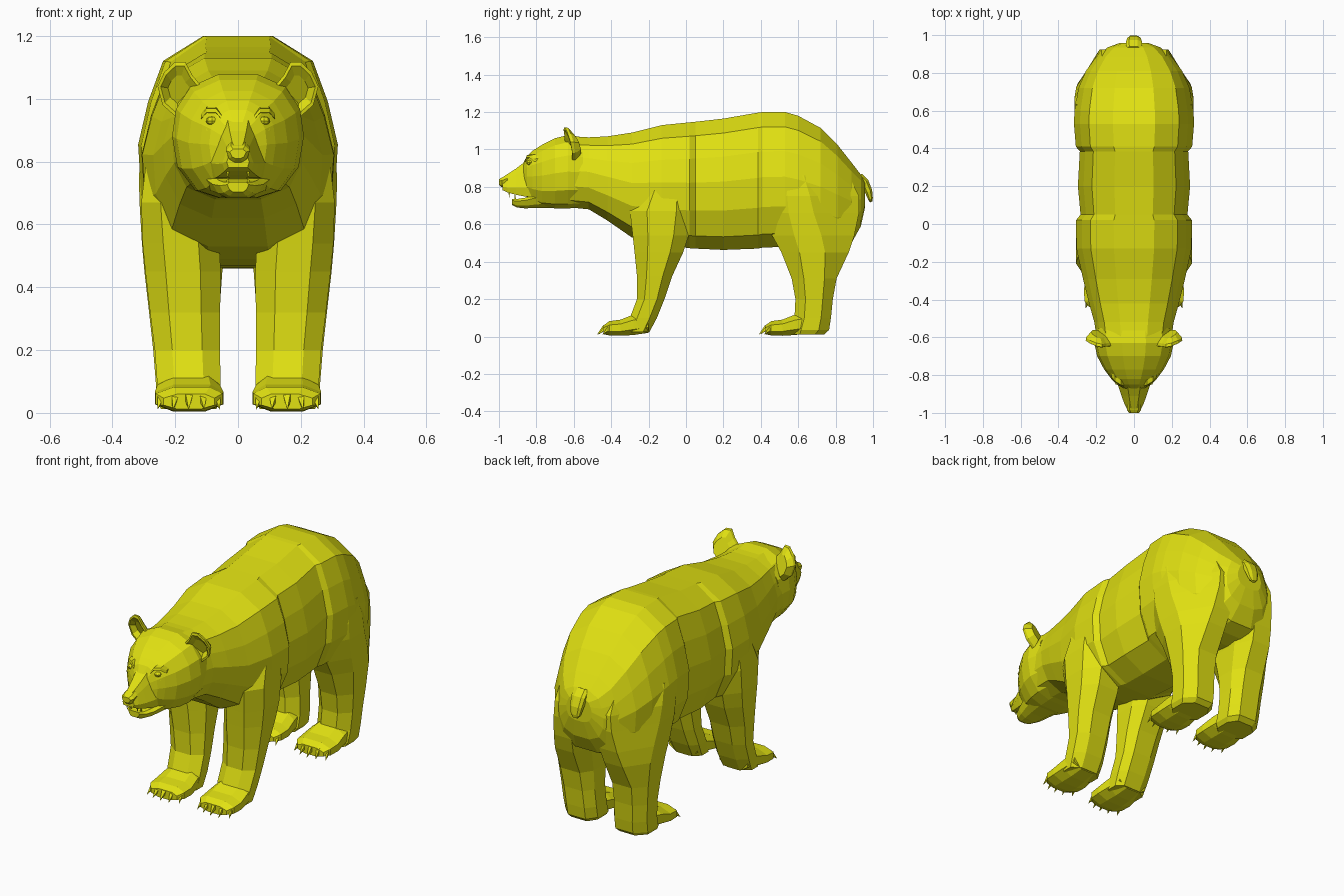
import bpy, bmesh, math
from mathutils import Vector

fur = bpy.data.materials.new("yellow_fur")
fur.diffuse_color = (0.75, 0.75, 0.006, 1)


def finish(name, bm, mirror=False):
    """Turn a bmesh into a flat shaded object, optionally mirrored over x."""
    bmesh.ops.recalc_face_normals(bm, faces=bm.faces)
    me = bpy.data.meshes.new(name)
    bm.to_mesh(me)
    bm.free()
    me.materials.append(fur)
    ob = bpy.data.objects.new(name, me)
    bpy.context.collection.objects.link(ob)
    if mirror:
        ob.modifiers.new("mirror", 'MIRROR').use_mirror_merge = False
    return ob


def loft(name, rings, mirror=False):
    """Skin a list of equal length rings and cap both ends."""
    bm = bmesh.new()
    vs = [[bm.verts.new(p) for p in r] for r in rings]
    n = len(vs[0])
    for a, b in zip(vs, vs[1:]):
        for i in range(n):
            j = (i + 1) % n
            bm.faces.new((a[i], a[j], b[j], b[i]))
    bm.faces.new(vs[0])
    bm.faces.new(vs[-1])
    return finish(name, bm, mirror)


def upright(y, w, z0, z1, profile):
    """Symmetric ring at y; profile holds (width, height) fractions, top to bottom."""
    half = [(a * w, h) for a, h in profile]
    pts = half + [(-x, h) for x, h in reversed(half)]
    return [(x, y, z0 + h * (z1 - z0)) for x, h in pts]


def octagon(a0, a1, b0, b1, cu=0.27, cv=0.27):
    """Rectangle with cut corners; cu and cv size the cut at the far outer corner."""
    c = 0.27
    f = [(c, 0), (1 - c, 0), (1, c), (1, 1 - cv), (1 - cu, 1), (c * 0.7, 1), (0, 1 - c), (0, c)]
    return [(a0 + (a1 - a0) * u, b0 + (b1 - b0) * v) for u, v in f]


def column(name, levels):
    """Mirrored limb from (z, x0, x1, y0, y1, optional outer rear cut) levels."""
    loft(name, [[(x, y, lv[0]) for x, y in octagon(*lv[1:])] for lv in levels], True)


def spike(bm, base, tip, r, sides=4):
    """Pointed claw or tooth."""
    base, tip = Vector(base), Vector(tip)
    d = (tip - base).normalized()
    u = d.orthogonal().normalized()
    v = d.cross(u)
    ring = [bm.verts.new(base + r * (u * math.cos(t) + v * math.sin(t)))
            for t in (2 * math.pi * i / sides for i in range(sides))]
    top = bm.verts.new(tip)
    for i in range(sides):
        bm.faces.new((ring[i], ring[(i + 1) % sides], top))
    bm.faces.new(ring)


# Trunk from neck to rump, stepping out at shoulders and hips: y, half width, bottom, top
BODY = [(0.35, 1), (0.75, 0.89), (0.9, 0.71), (1, 0.52), (0.97, 0.3), (0.78, 0.1), (0.35, 0)]
trunk = [(-0.62, 0.195, 0.69, 1.07), (-0.52, 0.21, 0.68, 1.065), (-0.42, 0.238, 0.62, 1.07),
         (-0.29, 0.27, 0.53, 1.09), (-0.13, 0.305, 0.49, 1.13), (0.02, 0.307, 0.472, 1.145),
         (0.05, 0.283, 0.47, 1.148), (0.2, 0.297, 0.463, 1.165), (0.385, 0.287, 0.47, 1.197),
         (0.41, 0.308, 0.475, 1.2), (0.53, 0.318, 0.48, 1.2), (0.6, 0.315, 0.47, 1.18),
         (0.72, 0.294, 0.46, 1.115), (0.81, 0.255, 0.47, 1.025), (0.885, 0.2, 0.5, 0.93),
         (0.935, 0.14, 0.59, 0.865), (0.957, 0.08, 0.69, 0.825)]
loft("body", [upright(*s, BODY) for s in trunk])

# Legs, with shoulders and thighs buried in the trunk
column("front_leg", [
    (0.82, 0.1, 0.29, -0.22, 0.02), (0.67, 0.08, 0.308, -0.3, 0.04),
    (0.54, 0.06, 0.304, -0.285, 0.015), (0.45, 0.055, 0.295, -0.275, -0.015),
    (0.32, 0.057, 0.28, -0.262, -0.075), (0.2, 0.058, 0.265, -0.262, -0.115),
    (0.1, 0.055, 0.258, -0.3, -0.155), (0.025, 0.06, 0.25, -0.32, -0.195)])
column("hind_leg", [
    (0.86, 0.03, 0.305, 0.41, 0.87, 0.5, 0.52), (0.75, 0.02, 0.316, 0.4, 0.925, 0.48, 0.5),
    (0.66, 0.02, 0.313, 0.41, 0.925, 0.45, 0.47), (0.54, 0.035, 0.306, 0.46, 0.9, 0.4, 0.4),
    (0.45, 0.05, 0.298, 0.51, 0.87, 0.35, 0.35), (0.31, 0.06, 0.282, 0.565, 0.805),
    (0.2, 0.06, 0.27, 0.585, 0.785), (0.1, 0.055, 0.262, 0.58, 0.775),
    (0.035, 0.055, 0.258, 0.56, 0.765), (0.012, 0.07, 0.245, 0.56, 0.74)])

# Paws and claws; t is the y of the toe tips
for name, t in (("front", -0.44), ("hind", 0.425)):
    paw = [(t + 0.24, 0.07, 0.245, 0.02, 0.13), (t + 0.16, 0.057, 0.257, 0.008, 0.118),
           (t + 0.09, 0.046, 0.265, 0.004, 0.09), (t + 0.03, 0.05, 0.262, 0.006, 0.082),
           (t, 0.075, 0.237, 0.012, 0.06)]
    loft(name + "_paw", [[(x, y, z) for x, z in octagon(x0, x1, z0, z1)]
                         for y, x0, x1, z0, z1 in paw], True)
    bm = bmesh.new()
    for i in range(5):
        k = (i - 2) / 2
        x, y = 0.157 + 0.088 * k, t + 0.006 + 0.028 * k * k
        spike(bm, (x, y, 0.05), (x + 0.012 * k, y - 0.042, 0.01), 0.016)
    finish(name + "_claws", bm, True)

# Head: broad skull narrowing to the face
SKULL = [(0.3, 1), (0.72, 0.9), (0.94, 0.72), (1, 0.5), (0.92, 0.25), (0.65, 0.06), (0.3, 0)]
skull = [(-0.55, 0.2, 0.69, 1.065), (-0.63, 0.21, 0.685, 1.078), (-0.7, 0.195, 0.685, 1.06),
         (-0.77, 0.158, 0.695, 1.025), (-0.82, 0.12, 0.72, 0.993), (-0.85, 0.092, 0.745, 0.965),
         (-0.872, 0.05, 0.765, 0.925)]
loft("head", [upright(*s, SKULL) for s in skull])

# Muzzle, nose and lower jaw
SNOUT = [(0.4, 1), (0.65, 0.75), (1, 0.25), (0.85, 0)]
loft("muzzle", [upright(*s, SNOUT) for s in (
    (-0.8, 0.1, 0.745, 0.97), (-0.86, 0.083, 0.748, 0.935), (-0.91, 0.066, 0.758, 0.897),
    (-0.955, 0.05, 0.77, 0.868), (-0.98, 0.036, 0.782, 0.852))])
NOSE = [(0.6, 1), (1, 0.7), (0.75, 0.2), (0.3, 0)]
loft("nose", [upright(*s, NOSE) for s in (
    (-0.955, 0.038, 0.8, 0.864), (-0.985, 0.038, 0.798, 0.85), (-1.0, 0.026, 0.81, 0.84))])
JAW = [(0.8, 1), (1, 0.75), (0.8, 0.25), (0.45, 0)]
loft("lower_jaw", [upright(*s, JAW) for s in (
    (-0.7, 0.13, 0.688, 0.79), (-0.8, 0.1, 0.688, 0.76), (-0.86, 0.08, 0.685, 0.742),
    (-0.905, 0.058, 0.69, 0.735), (-0.93, 0.034, 0.703, 0.735))])
bm = bmesh.new()
spike(bm, (0.033, -0.945, 0.785), (0.032, -0.945, 0.742), 0.009)
spike(bm, (0.032, -0.912, 0.725), (0.033, -0.915, 0.765), 0.008)
finish("teeth", bm, True)

# Eyes with a brow ridge and a lower lid
bm = bmesh.new()
bmesh.ops.create_uvsphere(bm, u_segments=8, v_segments=6, radius=0.018)
for v in bm.verts:
    v.co = Vector((v.co.x * 1.1 + 0.083, v.co.y - 0.836, v.co.z * 0.75 + 0.93))
finish("eye", bm, True)
for name, dz, lift in (("brow", 0.02, 0.012), ("lower_lid", -0.02, -0.004)):
    path = [(0.052, -0.856, -0.01), (0.07, -0.85, lift), (0.1, -0.832, lift), (0.118, -0.808, -0.008)]
    loft(name, [[(x, y + a, 0.93 + dz + z + b) for a, b in
                 ((-0.005, -0.006), (-0.001, 0.007), (0.025, 0.012), (0.025, -0.008))]
                for x, y, z in path], True)

# Ears: cupped plates with a dished front
outline = [(0.112, 1.035), (0.145, 1.075), (0.168, 1.118), (0.2, 1.118), (0.235, 1.085),
           (0.256, 1.04), (0.24, 0.98), (0.195, 0.94)]


def ear_ring(scale, dy):
    return [(0.19 + (x - 0.19) * scale,
             -0.605 - (z - 0.95) * 0.22 - (0.2 - x) * 0.2 + dy,
             1.03 + (z - 1.03) * scale) for x, z in outline]


loft("ear", [ear_ring(0.5, 0.016), ear_ring(0.85, -0.006), ear_ring(1, -0.004),
             ear_ring(0.97, 0.012), ear_ring(0.6, 0.042)], True)

# Short hanging tail: y, z, half width, half thickness
loft("tail", [[(x, y + b, z + b * 0.5) for x, b in octagon(-w, w, -h, h)]
              for y, z, w, h in ((0.92, 0.86, 0.04, 0.02), (0.955, 0.825, 0.042, 0.02),
                                 (0.977, 0.775, 0.036, 0.018), (0.987, 0.735, 0.026, 0.012),
                                 (0.99, 0.72, 0.012, 0.006))])
